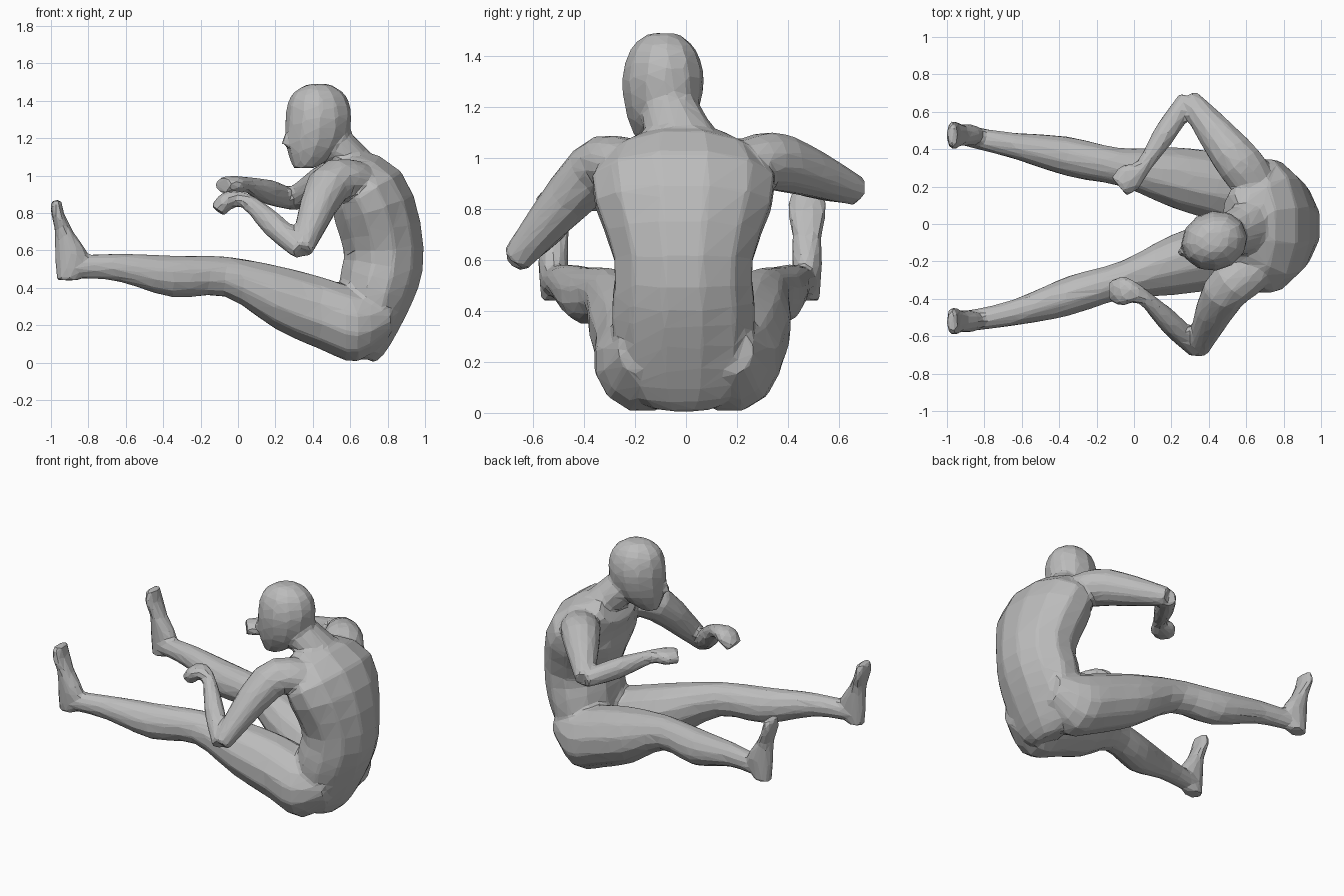
import bpy, bmesh, math
from mathutils import Vector

cube = bpy.data.objects.get("Cube")
if cube:
    bpy.data.objects.remove(cube, do_unlink=True)

X, Y, Z = Vector((1, 0, 0)), Vector((0, 1, 0)), Vector((0, 0, 1))
LEFT, RIGHT = 1, -1
STEPS = 3
bm = bmesh.new()


def smooth_stations(stations):
    """Fill in stations along a smooth curve through the given ones."""
    keys = [Vector(s) for s in stations]
    filled = []
    for i in range(len(keys) - 1):
        before, start, end = keys[max(i - 1, 0)], keys[i], keys[i + 1]
        after = keys[min(i + 2, len(keys) - 1)]
        for step in range(STEPS):
            t = step / STEPS
            cubic = (start - end) * 3 + after - before
            square = before * 2 - start * 5 + end * 4 - after
            filled.append(start + (end - before + (square + cubic * t) * t) * (t / 2))
    return filled + [keys[-1]]


def loft(stations, ref, axis=None, sides=12):
    """Closed tube through stations of x, y, z, radius along ref, radius across."""
    stations = smooth_stations(stations)
    points = [Vector(s[:3]) for s in stations]
    last = len(points) - 1
    rings = []
    for i, (point, station) in enumerate(zip(points, stations)):
        along = axis or (points[min(i + 1, last)] - points[max(i - 1, 0)]).normalized()
        u = (ref - along * ref.dot(along)).normalized()
        v = along.cross(u)
        angles = [math.tau * (k + 0.5) / sides for k in range(sides)]
        rings.append([bm.verts.new(point + u * station[3] * math.cos(a)
                                   + v * station[4] * math.sin(a)) for a in angles])
    faces = [bm.faces.new(rings[0]), bm.faces.new(rings[-1])]
    for low, high in zip(rings, rings[1:]):
        for k in range(sides):
            n = (k + 1) % sides
            faces.append(bm.faces.new((low[k], low[n], high[n], high[k])))
    bmesh.ops.recalc_face_normals(bm, faces=faces)


def torso():
    """Spine curling forward from the seat to the collar."""
    spine = ((0.66, 0.03, 0.14, 0.08), (0.69, 0.12, 0.25, 0.13),
             (0.74, 0.38, 0.29, 0.21), (0.78, 0.6, 0.28, 0.22),
             (0.69, 0.91, 0.37, 0.22), (0.52, 1.05, 0.18, 0.1))
    loft([(x, -0.01, z, width, depth) for x, z, width, depth in spine], Y)


def neck():
    loft([(0.66, 0, 1.02, 0.16, 0.11), (0.56, -0.04, 1.12, 0.13, 0.11),
          (0.46, -0.08, 1.23, 0.11, 0.11)], Y)


def head():
    """Skull and nose, the face turned a little to one side."""
    facing = Vector((-0.94, -0.34, 0))
    centre = Vector((0.43, -0.09, 0))

    def stack(slices, sides):
        loft([(*(centre + facing * forward + Z * z), depth, width)
              for forward, z, depth, width in slices], facing, Z, sides)

    stack(((0.08, 1.04, 0.06, 0.06), (0.02, 1.15, 0.155, 0.13),
           (0, 1.3, 0.18, 0.16), (0, 1.42, 0.155, 0.13),
           (0, 1.48, 0.08, 0.07), (0, 1.49, 0.03, 0.03)), sides=12)
    stack(((0.18, 1.16, 0.04, 0.03), (0.15, 1.27, 0.02, 0.02)), sides=6)


def leg(side, base, splay, foot_y):
    """Buttock, thigh, calf and an upright foot; splay spreads the leg outward."""
    hip_to_heel = ((0.82, 0.25, 0.1), (0.64, 0.2, 0.2), (0.44, 0.265, 0.2),
                   (0.2, 0.35, 0.175), (-0.07, 0.46, 0.11), (-0.35, 0.46, 0.115),
                   (-0.65, 0.51, 0.075), (-0.9, 0.51, 0.06))
    sections = []
    for x, z, radius in hip_to_heel:
        y = min(foot_y, max(0.17, base - splay * x))
        sections.append((x, side * y, z, radius * 0.95, radius))
    loft(sections, Y, X)
    heel_to_toe = ((0.44, -0.91, 0.06, 0.05), (0.57, -0.89, 0.09, 0.06),
                   (0.7, -0.93, 0.05, 0.06), (0.8, -0.965, 0.035, 0.08),
                   (0.87, -0.97, 0.03, 0.06))
    loft([(x, side * foot_y, z, depth, width) for z, x, depth, width in heel_to_toe], X, Z)


def arm(side, shoulder, elbow, wrist, knuckles, fingertips):
    """Upper arm, forearm and hand through the given joints."""
    def joint(place, high, wide):
        x, y, z = place
        return (x, side * y, z, high, wide)

    loft([joint((0.72, 0.12, 0.97), 0.06, 0.06), joint((0.63, 0.24, 0.98), 0.1, 0.12),
          joint(shoulder, 0.115, 0.12), joint(elbow, 0.06, 0.06)], Z)
    belly = (Vector(elbow) + Vector(wrist)) / 2
    loft([joint(elbow, 0.055, 0.055), joint(belly, 0.068, 0.063),
          joint(wrist, 0.043, 0.043), joint(knuckles, 0.05, 0.08),
          joint(fingertips, 0.045, 0.065)], Z)


torso()
neck()
head()
leg(LEFT, base=0.29, splay=0.2, foot_y=0.475)
leg(RIGHT, base=0.28, splay=0.3, foot_y=0.52)
arm(LEFT, shoulder=(0.52, 0.38, 0.98), elbow=(0.29, 0.67, 0.87),
    wrist=(0.05, 0.31, 0.95), knuckles=(-0.02, 0.25, 0.95), fingertips=(-0.08, 0.2, 0.95))
arm(RIGHT, shoulder=(0.48, 0.37, 0.94), elbow=(0.34, 0.67, 0.6),
    wrist=(0.05, 0.39, 0.86), knuckles=(-0.05, 0.36, 0.87), fingertips=(-0.11, 0.36, 0.81))

mesh = bpy.data.meshes.new("seated_body")
bm.to_mesh(mesh)
bm.free()
body = bpy.data.objects.new("seated_body", mesh)
bpy.context.collection.objects.link(body)

# Single matte grey
grey = bpy.data.materials.new("matte_grey")
grey.use_nodes = True
colour = (0.5, 0.5, 0.5, 1)
grey.diffuse_color = colour
grey.node_tree.nodes["Principled BSDF"].inputs["Base Color"].default_value = colour
mesh.materials.append(grey)

# Fuse the limbs into one skin, soften the joins, then facet it
fuse = body.modifiers.new("fuse", "REMESH")
fuse.mode = "VOXEL"
fuse.voxel_size = 0.013
soften = body.modifiers.new("soften", "SMOOTH")
soften.iterations = 8
facet = body.modifiers.new("facet", "DECIMATE")
facet.ratio = 0.035
bpy.context.view_layer.objects.active = body
for modifier in (fuse, soften, facet):
    bpy.ops.object.modifier_apply(modifier=modifier.name)
for face in body.data.polygons:
    face.use_smooth = False
